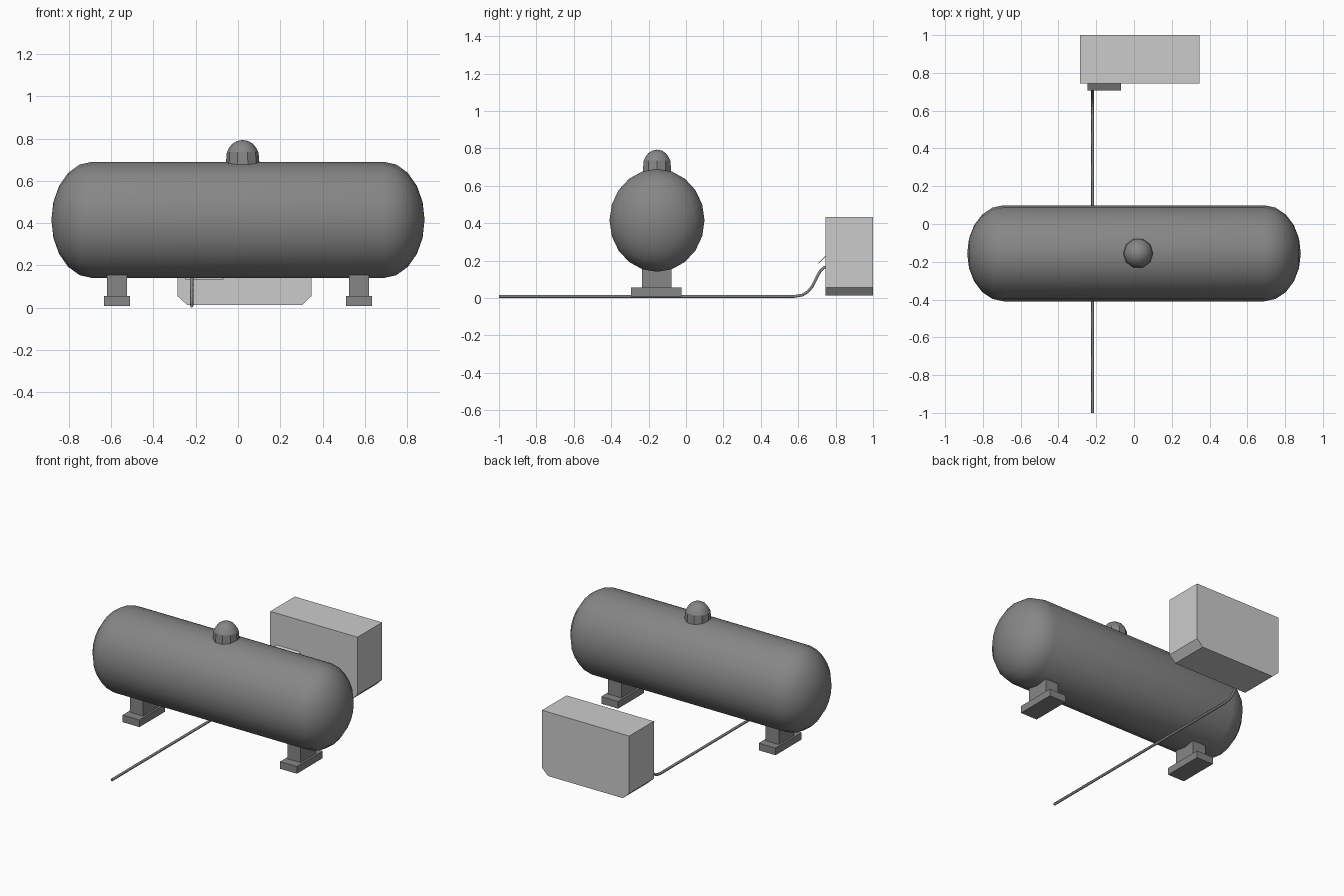
import bpy, bmesh
from math import sin, cos, pi, radians
from mathutils import Vector, Matrix

if "Cube" in bpy.data.objects:
    bpy.data.objects.remove(bpy.data.objects["Cube"])


def paint(name, value):
    mat = bpy.data.materials.new(name)
    mat.diffuse_color = (value, value, value, 1)
    mat.use_nodes = True
    mat.node_tree.nodes["Principled BSDF"].inputs["Base Color"].default_value = mat.diffuse_color
    return mat


dark = paint("dark_grey", 0.24)
mid = paint("mid_grey", 0.55)


def make(name, bm, mat=dark):
    bmesh.ops.recalc_face_normals(bm, faces=bm.faces)
    me = bpy.data.meshes.new(name)
    bm.to_mesh(me)
    bm.free()
    me.materials.append(mat)
    ob = bpy.data.objects.new(name, me)
    bpy.context.collection.objects.link(ob)
    return ob


def box(name, x0, x1, y0, y1, z0, z1, mat=dark):
    bm = bmesh.new()
    bmesh.ops.create_cube(bm, size=1)
    for v in bm.verts:
        v.co = Vector(((x0 + x1) / 2 + v.co.x * (x1 - x0),
                       (y0 + y1) / 2 + v.co.y * (y1 - y0),
                       (z0 + z1) / 2 + v.co.z * (z1 - z0)))
    return make(name, bm, mat)


def lathe(name, profile, sides, matrix, flat_rings=()):
    # profile of (radius, height) points spun around local z, then placed
    bm = bmesh.new()
    rings = []
    for r, h in profile:
        n = 1 if r < 1e-5 else sides
        rings.append([bm.verts.new((r * cos(2 * pi * i / sides), r * sin(2 * pi * i / sides), h))
                      for i in range(n)])
    for k, (a, b) in enumerate(zip(rings, rings[1:])):
        for i in range(sides):
            j = (i + 1) % sides
            vs = [a[i % len(a)], a[j % len(a)], b[j % len(b)], b[i % len(b)]]
            f = bm.faces.new(list(dict.fromkeys(vs)))
            f.smooth = k not in flat_rings
    bmesh.ops.transform(bm, matrix=matrix, verts=bm.verts)
    return make(name, bm)


def prism(name, pts, y0, y1, mat):
    bm = bmesh.new()
    face = bm.faces.new([bm.verts.new((x, y0, z)) for x, z in pts])
    ext = bmesh.ops.extrude_face_region(bm, geom=[face])
    bmesh.ops.translate(bm, vec=(0, y1 - y0, 0),
                        verts=[g for g in ext['geom'] if isinstance(g, bmesh.types.BMVert)])
    return make(name, bm, mat)


# Tank: cylinder with domed ends, slightly taller than wide
steps = [radians(18 * k) for k in range(6)]
right = [(cos(a), 0.69 + 0.193 * sin(a)) for a in steps]
profile = [(r, -h) for r, h in reversed(right)] + right
place = (Matrix.Translation((0, -0.155, 0.415)) @ Matrix.Diagonal((1, 0.254, 0.275, 1))
         @ Matrix.Rotation(pi / 2, 4, 'Y'))
lathe("tank", profile, 20, place)

# Valve cap: faceted skirt with rounded top
cap = [(0.08, 0.675), (0.075, 0.735)] + [
    (0.073 * cos(a), 0.722 + 0.071 * sin(a)) for a in map(radians, (28, 48, 69, 90))]
lathe("valve_cap", cap, 10, Matrix.Translation((0.022, -0.155, 0)), flat_rings=(0,))

# Legs and footings on both sides
for s, side in ((-1, "left"), (1, "right")):
    c = s * 0.573
    box(side + "_leg", c - 0.048, c + 0.048, -0.235, -0.078, 0.05, 0.22)
    box(side + "_footing", c - 0.061, c + 0.061, -0.293, -0.025, 0.008, 0.055)

# Supply box with chamfered lower edges
supply = prism("supply_box", [(-0.24, 0.012), (0.304, 0.012), (0.348, 0.055), (0.348, 0.433),
                              (-0.287, 0.433), (-0.287, 0.055)], 0.745, 1.0, mid)

# Connector opening cut into the box front
cutter = box("opening_cutter", -0.246, -0.07, 0.70, 0.775, 0.133, 0.222, mid)
cutter.hide_render = True
cutter.hide_viewport = True
cutter.display_type = 'WIRE'
mod = supply.modifiers.new("opening", 'BOOLEAN')
mod.operation = 'DIFFERENCE'
mod.solver = 'EXACT'
mod.object = cutter

# Raised lid above the opening
lid = box("opening_lid", -0.246, -0.07, -0.028, 0.028, -0.002, 0.002, mid)
lid.location = (0, 0.728, 0.205)
lid.rotation_euler = (radians(44), 0, 0)

# Supply pipe along the ground, rising into the box
cu = bpy.data.curves.new("supply_pipe", 'CURVE')
cu.dimensions = '3D'
cu.bevel_depth = 0.0085
cu.bevel_resolution = 1
cu.use_fill_caps = True
cu.resolution_u = 8
sp = cu.splines.new('BEZIER')
sp.bezier_points.add(2)
path = [((-1.0, 0.0085), 0.1), ((0.58, 0.0085), 0.13), ((0.765, 0.17), 0.085)]
for p, ((y, z), h) in zip(sp.bezier_points, path):
    p.co = (-0.219, y, z)
    p.handle_left = (-0.219, y - h, z)
    p.handle_right = (-0.219, y + h, z)
cu.materials.append(dark)
pipe = bpy.data.objects.new("supply_pipe", cu)
bpy.context.collection.objects.link(pipe)
